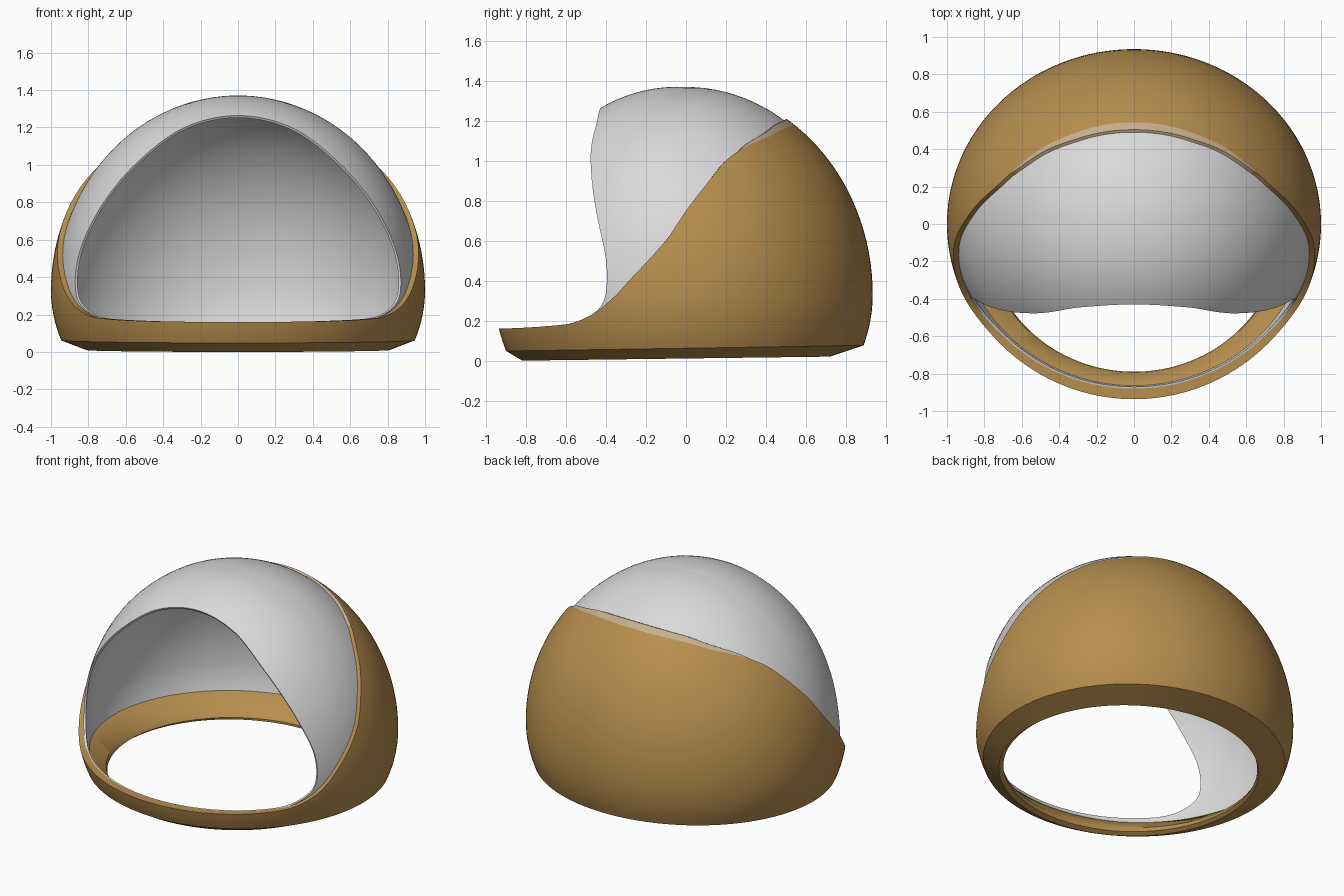
import bpy, bmesh, math
from math import sin, cos, asin, sqrt, radians, degrees

if "Cube" in bpy.data.objects:
    bpy.data.objects.remove(bpy.data.objects["Cube"])

ZC, LOW = 0.33, 0.82              # dome equator height, lower half-height
SHELL = (1.0, 0.935, 1.045)       # outer shell radii
LINER = (0.97, 0.905, 1.04)       # inner dome radii
TIP = 26.0                        # azimuth where the face opening is widest


def material(name, rgb):
    m = bpy.data.materials.new(name)
    m.diffuse_color = (*rgb, 1)
    m.use_nodes = True
    m.node_tree.nodes["Principled BSDF"].inputs["Base Color"].default_value = m.diffuse_color
    return m


def curve(pts):
    """Smooth interpolation through sorted (t, value) points."""
    n = len(pts)
    sl = []
    for i in range(n):
        a, b = pts[max(i - 1, 0)], pts[min(i + 1, n - 1)]
        sl.append((b[1] - a[1]) / (b[0] - a[0]))
    sl[0] = 0 if pts[0][0] < -89 else sl[0]
    sl[-1] = 0

    def f(t):
        t = min(max(t, pts[0][0]), pts[-1][0])
        i = 0
        while i < n - 2 and t > pts[i + 1][0]:
            i += 1
        (t0, v0), (t1, v1) = pts[i], pts[i + 1]
        h = t1 - t0
        s = (t - t0) / h
        return (v0 * (1 + 2 * s) * (1 - s) ** 2 + sl[i] * h * s * (1 - s) ** 2
                + v1 * s * s * (3 - 2 * s) + sl[i + 1] * h * s * s * (s - 1))
    return f


def elev(z, rz):
    d = z - ZC
    return asin(max(-1, min(1, d / (rz if d > 0 else LOW))))


def dome(r, th, ph):
    """Point on a dome at azimuth th (degrees, -90 = front) and elevation ph."""
    a = radians(th)
    x, y = r[0] * cos(ph) * cos(a), r[1] * cos(ph) * sin(a)
    z = ZC + (r[2] if ph > 0 else LOW) * sin(ph)
    if ph > 0:
        z += 0.05 * max(0, -y) * sin(ph)
    return (max(x, 0) if abs(th) < 89.99 else 0, y, z)


def loft(bm, columns, mat_rule=None):
    grid = [[bm.verts.new(p) for p in col] for col in columns]
    for i in range(len(grid) - 1):
        for j in range(len(grid[0]) - 1):
            f = bm.faces.new((grid[i][j], grid[i + 1][j],
                              grid[i + 1][j + 1], grid[i][j + 1]))
            if mat_rule:
                f.material_index = mat_rule(i, j)


def finish(name, bm, mats, thickness=0, angle=35):
    bmesh.ops.remove_doubles(bm, verts=bm.verts, dist=1e-5)
    bmesh.ops.dissolve_degenerate(bm, edges=bm.edges, dist=1e-6)
    bmesh.ops.recalc_face_normals(bm, faces=bm.faces)
    out = sum(f.calc_area() * (f.normal.x * f.calc_center_median().x +
              f.normal.z * (f.calc_center_median().z - ZC)) for f in bm.faces)
    if out < 0:
        bmesh.ops.reverse_faces(bm, faces=bm.faces)
    me = bpy.data.meshes.new(name)
    bm.to_mesh(me)
    bm.free()
    ob = bpy.data.objects.new(name, me)
    bpy.context.collection.objects.link(ob)
    for m in mats:
        me.materials.append(m)
    bpy.ops.object.select_all(action='DESELECT')
    bpy.context.view_layer.objects.active = ob
    ob.select_set(True)
    mi = ob.modifiers.new("mirror", 'MIRROR')
    mi.merge_threshold = 1e-4
    bpy.ops.object.modifier_apply(modifier="mirror")
    if thickness:
        so = ob.modifiers.new("wall", 'SOLIDIFY')
        so.thickness, so.offset = thickness, -1
        bpy.ops.object.modifier_apply(modifier="wall")
    bpy.ops.object.shade_smooth_by_angle(angle=radians(angle))
    return ob


brown = material("ochre brown", (0.47, 0.27, 0.075))
tan = material("pale tan", (0.56, 0.43, 0.27))
grey = material("light grey", (0.70, 0.70, 0.70))

# Azimuth columns, clustered at the corners of the face opening
N = 36
front = [-TIP - (90 - TIP) * (1 - i / N) ** 2 for i in range(N + 1)]
back = [-TIP + (90 + TIP) * i / 50 for i in range(1, 51)]
azimuths = front + back

# Face opening: (azimuth, height) of its upper and lower edges
upper = [(26, .40), (29.9, .645), (35.1, .81), (42.8, .985), (58.7, 1.18), (90, 1.245)]
lower = [(26, .40), (27.4, .29), (31.6, .23), (38.7, .185), (50.9, .168), (90, .155)]
up_f, low_f = [curve([(sqrt(t - TIP), elev(z, LINER[2])) for t, z in e])
               for e in (upper, lower)]

# Inner dome: one strip below and one above the opening edge
bm = bmesh.new()
low_cols, up_cols = [], []
bottom = elev(0.13, LINER[2])
for th in azimuths:
    u = sqrt(max(0, -th - TIP))
    a, b = low_f(u), up_f(u)
    low_cols.append([dome(LINER, th, bottom + (a - bottom) * j / 8) for j in range(9)])
    up_cols.append([dome(LINER, th, b + (math.pi / 2 - b) * j / 28) for j in range(29)])
loft(bm, low_cols)
loft(bm, up_cols)
finish("inner_dome", bm, [grey], 0.014, 50)

# Outer shell: top edge read in side view as (y, z)
edge = [(-90, elev(.16, SHELL[2]))]
for y, z in [(-.6, .18), (-.45, .24), (-.3, .38), (-.1, .6), (0, .75), (.1, .88),
             (.2, 1.0), (.3, 1.07), (.4, 1.115)]:
    p = elev(z, SHELL[2])
    edge.append((degrees(asin(y / (SHELL[1] * cos(p)))), p))
edge += [(59, elev(1.16, SHELL[2])), (90, elev(1.18, SHELL[2]))]
edge_f = curve(edge)

bm = bmesh.new()
cols = []
ROWS = 24
for th in azimuths:
    s, c = sin(radians(th)), max(0, cos(radians(th)))
    c = 0 if abs(th) > 89.99 else c
    ph = edge_f(th)
    strip = 0.05 * max(0, (s - 0.4) / 0.6) ** 0.6 + 1e-3
    end = elev(0.062 + 0.014 * s, SHELL[2])
    fwd = 0.022 * max(0, -s) ** 2

    def skin(p):
        x, y, z = dome(SHELL, th, p)
        return (x, y - fwd, z)
    col = [dome((.965, .90, 1.035), th, ph + strip), skin(ph + strip)]
    col += [skin(ph + (end - ph) * j / ROWS) for j in range(ROWS + 1)]
    # underside, bottom opening and inner lip
    col += [(.81 * c, -.05 + .77 * s, .01 + .01 * s),
            (.79 * c, -.035 + .755 * s, .025 + .01 * s),
            (.80 * c, -.03 + .765 * s, .05),
            (.93 * c, -.005 + .872 * s, .145),
            (.955 * c, .892 * s, .15)]
    cols.append(col)
start = next(i for i, t in enumerate(azimuths) if t > 25)
loft(bm, cols, lambda i, j: 1 if j <= 1 and i >= start else 0)
finish("outer_shell", bm, [brown, tan])
